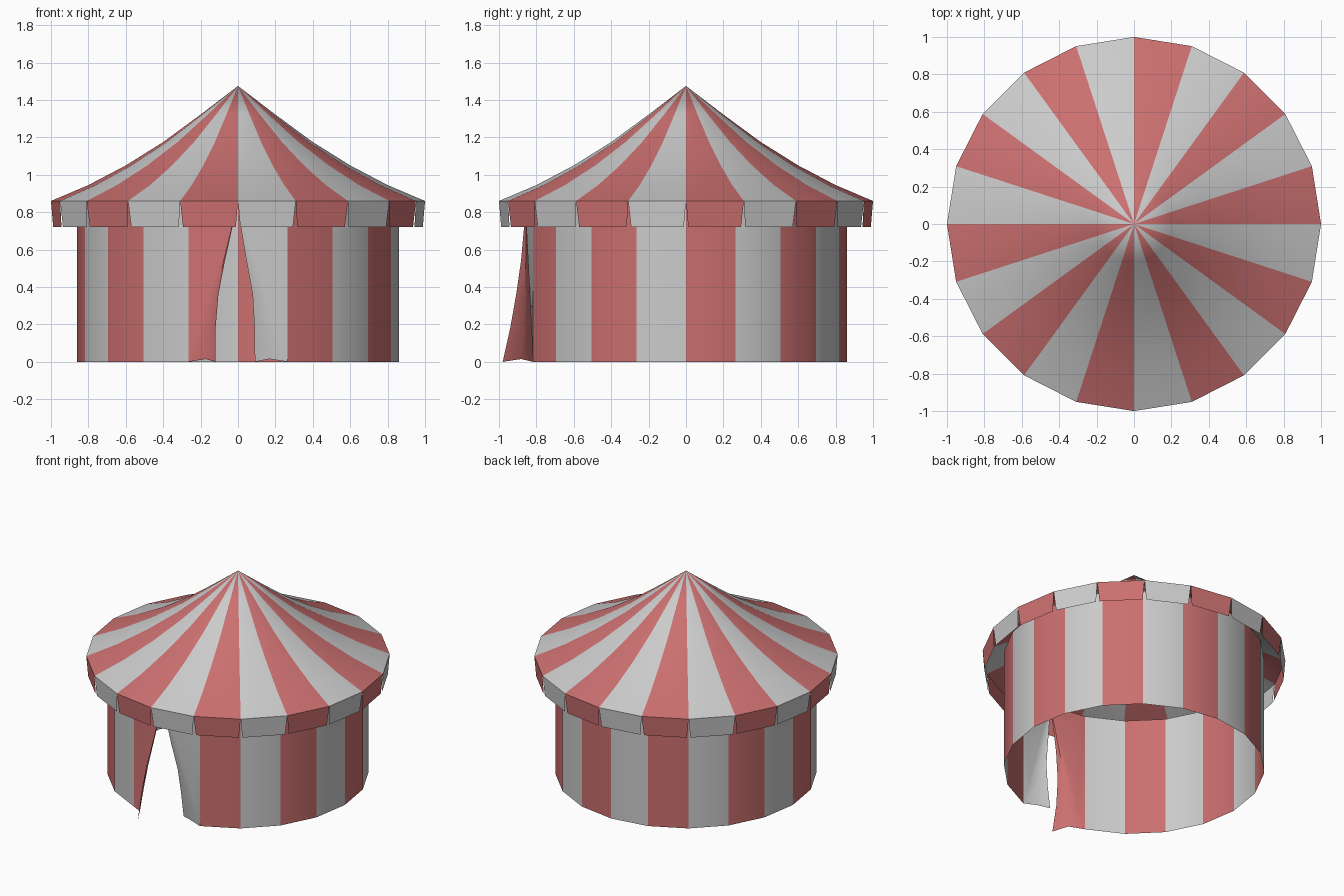
import bpy, math

if "Cube" in bpy.data.objects:
    bpy.data.objects.remove(bpy.data.objects["Cube"])

N = 20
FRONT = 270


def material(name, rgb):
    m = bpy.data.materials.new(name)
    m.diffuse_color = (*rgb, 1)
    m.use_nodes = True
    m.node_tree.nodes["Principled BSDF"].inputs["Base Color"].default_value = m.diffuse_color
    return m


RED = material("red_cloth", (0.6, 0.16, 0.16))
GREY = material("grey_cloth", (0.8, 0.8, 0.8))


def polar(r, deg, z):
    a = math.radians(deg)
    return (r * math.cos(a), r * math.sin(a), z)


def lerp(a, b, t):
    return tuple(p + (q - p) * t for p, q in zip(a, b))


def build(name, verts, faces, stripes, smooth=True):
    me = bpy.data.meshes.new(name)
    me.from_pydata(verts, [], faces)
    me.materials.append(RED)
    me.materials.append(GREY)
    for p, s in zip(me.polygons, stripes):
        p.material_index = s % 2
    ob = bpy.data.objects.new(name, me)
    bpy.context.collection.objects.link(ob)
    if smooth:
        bpy.ops.object.select_all(action='DESELECT')
        ob.select_set(True)
        bpy.context.view_layer.objects.active = ob
        bpy.ops.object.shade_smooth_by_angle(angle=math.radians(35))
    return ob


# Striped roof, sagging profile up to a point
profile = [(1.0, 0.86), (0.8, 0.945), (0.6, 1.05), (0.4, 1.175), (0.2, 1.322)]
verts = [polar(r, 18 * i, z) for r, z in profile for i in range(N)]
verts.append((0, 0, 1.475))
faces, stripes = [], []
for k in range(len(profile)):
    for i in range(N):
        j = (i + 1) % N
        if k < len(profile) - 1:
            faces.append((k * N + i, k * N + j, (k + 1) * N + j, (k + 1) * N + i))
        else:
            faces.append((k * N + i, k * N + j, len(verts) - 1))
        stripes.append(i)
build("roof", verts, faces, stripes)

# Valance: one tapered flat flap per roof panel
verts, faces = [], []
for i in range(N):
    tl, tr = polar(1, 18 * i, 0.86), polar(1, 18 * i + 18, 0.86)
    bl, br = polar(0.99, 18 * i, 0.72), polar(0.99, 18 * i + 18, 0.72)
    b = len(verts)
    verts += [lerp(bl, br, 0.04), lerp(bl, br, 0.96), tr, tl]
    faces.append((b, b + 1, b + 2, b + 3))
build("valance", verts, faces, range(N), smooth=False)

# Wall: all panels except the two beside the door slit
verts = [polar(0.86, 18 * i, z) for z in (0, 0.86) for i in range(N)]
panels = [i for i in range(N) if i not in (14, 15)]
faces = [(i, (i + 1) % N, N + (i + 1) % N, N + i) for i in panels]
build("wall", verts, faces, panels)


# Door flaps: flat triangle by the hinge, then cloth folded to a free edge
def door_flap(name, hinge_deg, edge, bend, stripe):
    apex = polar(0.86, FRONT, 0.86)
    hinge_low = polar(0.86, hinge_deg, 0)
    hinge_top = polar(0.86, hinge_deg, 0.86)
    verts, faces = [apex, hinge_top], []
    for x, y, z in edge:
        t = 1 - z / 0.86
        fold = lerp(apex, hinge_low, t)
        mid = lerp(fold, (x, y, z), 0.5)
        mid = (mid[0] + bend[0] * t, mid[1] + bend[1] * t, mid[2] + 0.015 * t ** 4)
        verts += [fold, mid, (x, y, z)]
    rows = len(edge)
    for k in range(rows):
        a = 2 + 3 * k
        if k == 0:
            faces += [(0, 1, a), (0, a, a + 1), (0, a + 1, a + 2)]
        else:
            faces += [(a - 3, 1, a), (a - 3, a, a + 1, a - 2), (a - 2, a + 1, a + 2, a - 1)]
    if stripe % 2:
        faces = [f[::-1] for f in faces]
    build(name, verts, faces, [stripe] * len(faces))


door_flap("left_door_flap", 252,
          [(-0.03, -0.866, 0.72), (-0.07, -0.882, 0.54), (-0.105, -0.908, 0.36),
           (-0.12, -0.94, 0.18), (-0.12, -0.98, 0)], (0.02, 0.018), 14)
door_flap("right_door_flap", 288,
          [(0.015, -0.85, 0.72), (0.045, -0.83, 0.54), (0.078, -0.805, 0.36),
           (0.088, -0.78, 0.18), (0.09, -0.753, 0)], (-0.01, -0.012), 15)
